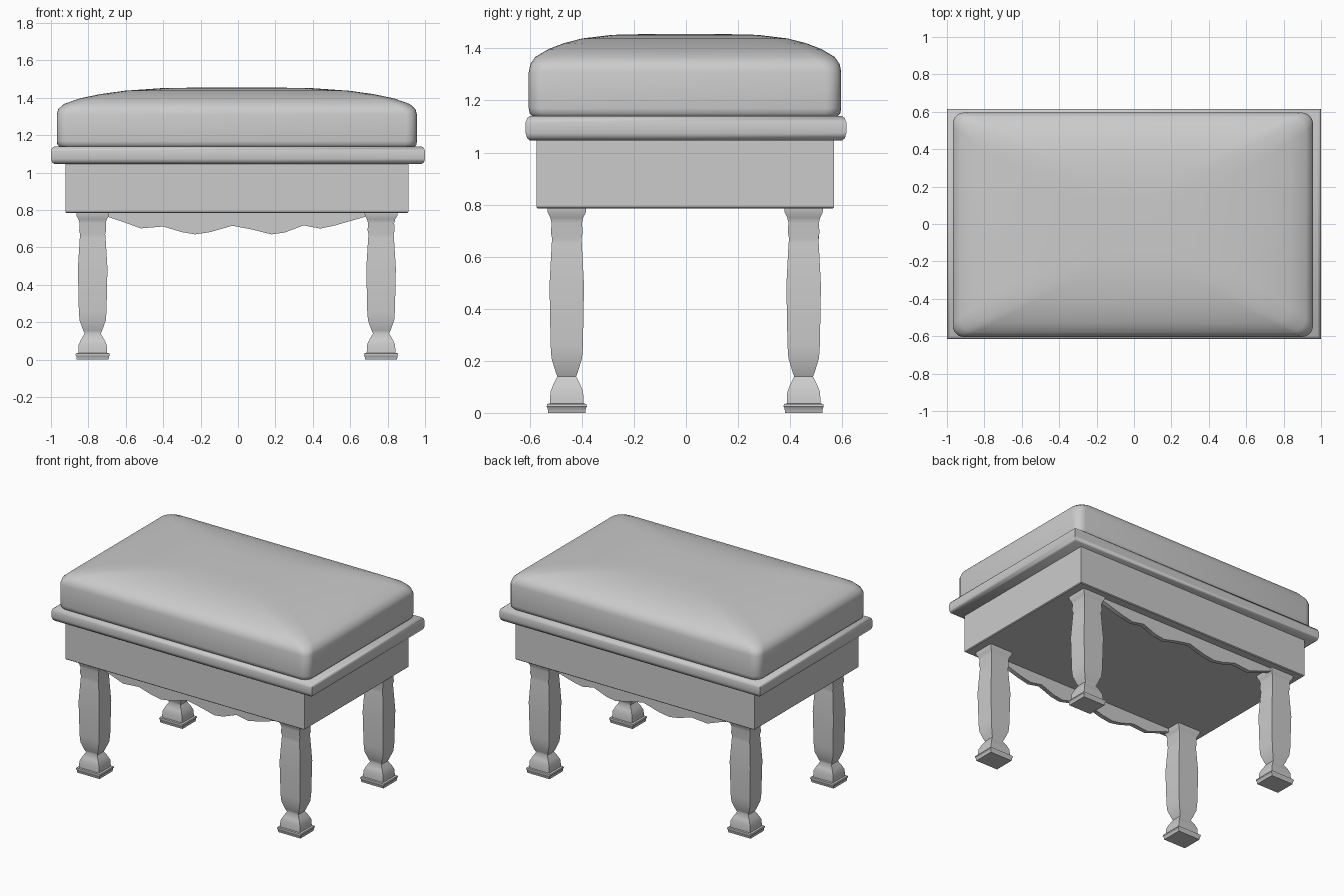
import bpy, bmesh, math

cube = bpy.data.objects.get("Cube")
if cube:
    bpy.data.objects.remove(cube, do_unlink=True)

grey = bpy.data.materials.new("plain grey")
grey.use_nodes = True
grey.diffuse_color = (0.6, 0.6, 0.6, 1)
grey.node_tree.nodes["Principled BSDF"].inputs["Base Color"].default_value = (0.6, 0.6, 0.6, 1)


def finish(name, bm, angle):
    """Turn a bmesh into a smooth shaded object with sharp edges kept."""
    bmesh.ops.recalc_face_normals(bm, faces=bm.faces)
    mesh = bpy.data.meshes.new(name)
    bm.to_mesh(mesh)
    bm.free()
    mesh.materials.append(grey)
    obj = bpy.data.objects.new(name, mesh)
    bpy.context.collection.objects.link(obj)
    bpy.ops.object.select_all(action='DESELECT')
    obj.select_set(True)
    bpy.context.view_layer.objects.active = obj
    bpy.ops.object.shade_smooth_by_angle(angle=math.radians(angle))
    return obj


def outline(hx, hy, r, steps):
    """Rectangle outline, with rounded corners when r is above zero."""
    points = []
    for i, (sx, sy) in enumerate([(1, 1), (-1, 1), (-1, -1), (1, -1)]):
        for k in range(steps + 1 if r else 1):
            a = math.pi / 2 * (i + k / steps)
            points.append((sx * (hx - r) + r * math.cos(a),
                           sy * (hy - r) + r * math.sin(a)) if r else (sx * hx, sy * hy))
    return points


def loft(name, cx, cy, rings, angle=35, steps=5):
    """Stack rectangular rings (half x, half y, z, corner radius) into a solid."""
    bm = bmesh.new()
    loops = [[bm.verts.new((cx + x, cy + y, z)) for x, y in outline(hx, hy, r, steps)]
             for hx, hy, z, r in rings]
    for low, high in zip(loops, loops[1:]):
        for i in range(len(low)):
            j = (i + 1) % len(low)
            bm.faces.new((low[i], low[j], high[j], high[i]))
    bm.faces.new(loops[0])
    bm.faces.new(loops[-1])
    return finish(name, bm, angle)


# Domed cushion
loft("cushion", -0.006, -0.004, [
    (0.945, 0.582, 1.135, 0.05), (0.960, 0.597, 1.15, 0.06), (0.963, 0.600, 1.17, 0.06),
    (0.963, 0.600, 1.31, 0.06), (0.955, 0.594, 1.34, 0.07), (0.925, 0.575, 1.367, 0.08),
    (0.84, 0.525, 1.397, 0.09), (0.73, 0.465, 1.42, 0.1), (0.60, 0.395, 1.438, 0.1),
    (0.40, 0.28, 1.452, 0.1), (0.2, 0.15, 1.455, 0.1)], angle=60)

# Rounded moulding under the cushion
loft("rim_moulding", 0, 0, [
    (0.982, 0.600, 1.047, 0), (0.994, 0.610, 1.055, 0), (1.0, 0.616, 1.075, 0),
    (1.0, 0.616, 1.115, 0), (0.994, 0.610, 1.132, 0), (0.982, 0.600, 1.14, 0)], angle=50)

# Box apron
loft("apron_box", -0.006, -0.003, [
    (0.912, 0.566, 0.785, 0), (0.917, 0.571, 0.79, 0), (0.917, 0.571, 1.06, 0)])

# Turned square legs: half width at each height
LEG = [(0.085, 0), (0.088, 0.02), (0.092, 0.024), (0.09, 0.034), (0.077, 0.036),
       (0.075, 0.08), (0.062, 0.108), (0.043, 0.14), (0.05, 0.155), (0.07, 0.21),
       (0.074, 0.26), (0.079, 0.49), (0.069, 0.65), (0.067, 0.67), (0.072, 0.69),
       (0.07, 0.73), (0.075, 0.75), (0.087, 0.77), (0.088, 0.79)]
for x, side in ((0.765, "left"), (-0.777, "right")):
    for y, end in ((-0.458, "front"), (0.452, "back")):
        loft(f"{end}_{side}_leg", x, y, [(w, w * 0.84, z, 0) for w, z in LEG], angle=50)

# Scalloped valances between the legs
SCALLOP = [(-0.70, 0.765), (-0.61, 0.735), (-0.52, 0.702), (-0.40, 0.712), (-0.30, 0.682),
           (-0.23, 0.67), (-0.15, 0.682), (-0.03, 0.716), (0.08, 0.695), (0.18, 0.67),
           (0.25, 0.68), (0.35, 0.718), (0.44, 0.701), (0.52, 0.718), (0.70, 0.77)]
for y, end in ((-0.515, "front"), (0.48, "back")):
    bm = bmesh.new()
    profile = SCALLOP + [(0.72, 0.79), (-0.72, 0.79)]
    face = bm.faces.new([bm.verts.new((x, y, z)) for x, z in profile])
    side = bmesh.ops.extrude_face_region(bm, geom=[face])
    bmesh.ops.translate(bm, vec=(0, 0.03, 0),
                        verts=[v for v in side["geom"] if isinstance(v, bmesh.types.BMVert)])
    finish(f"{end}_valance", bm, 35)
